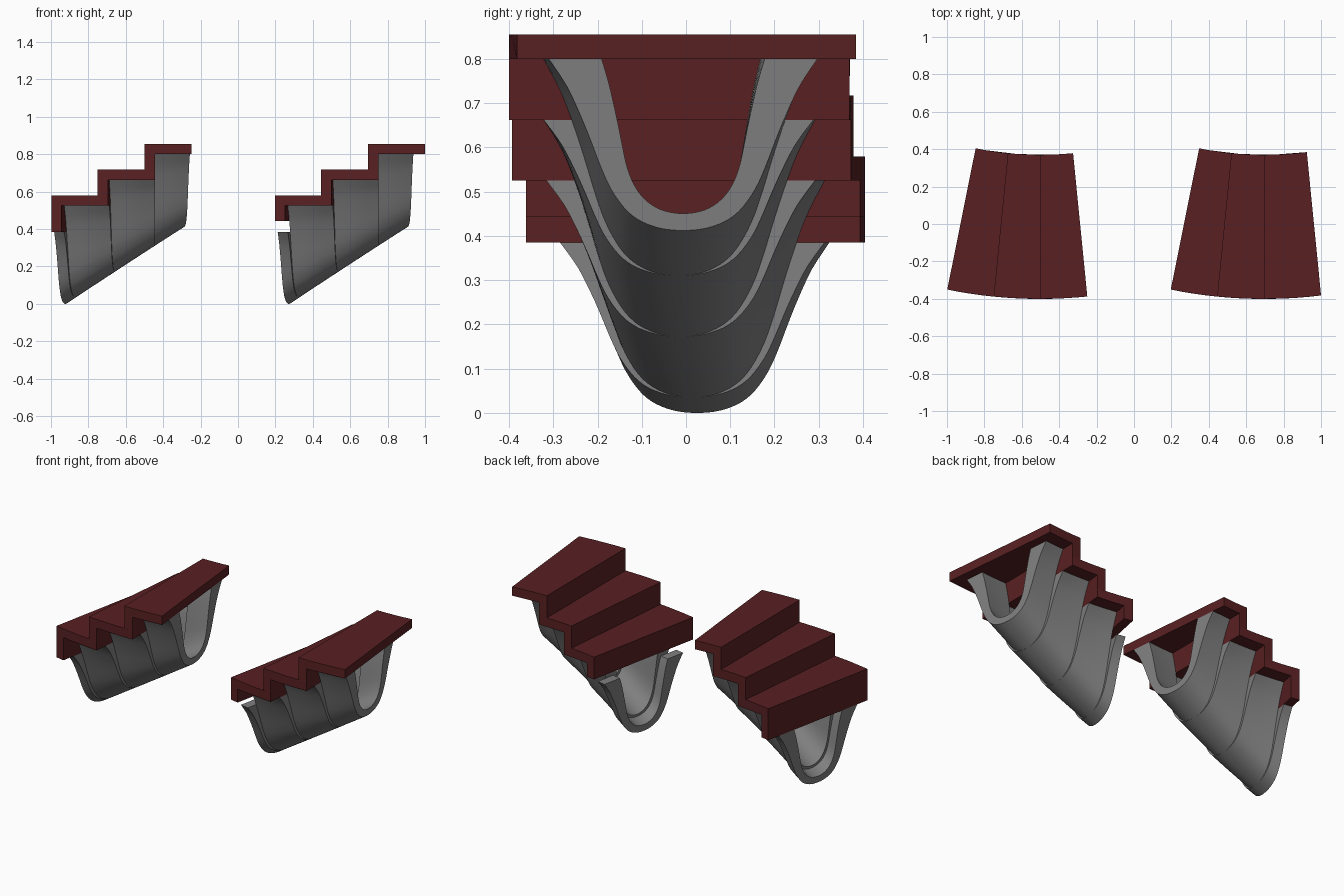
import bpy, bmesh, math

if "Cube" in bpy.data.objects:
    bpy.data.objects.remove(bpy.data.objects["Cube"])

CY = 2.13                    # y of the centre the winder steps turn about
R_IN, R_OUT, R_MID = 1.76, 2.53, 2.147
STEP = math.radians(5.68)    # turn per step
RISE, T = 0.1375, 0.055      # rise per step, board thickness
TOP = 0.58                   # top of the first tread
SEG = 4                      # curve segments along each tread


def material(name, r, g, b):
    m = bpy.data.materials.new(name)
    m.diffuse_color = (r, g, b, 1)
    m.use_nodes = True
    m.node_tree.nodes["Principled BSDF"].inputs["Base Color"].default_value = m.diffuse_color
    return m


red = material("dark_red", 0.1, 0.0145, 0.016)
grey = material("dark_grey", 0.215, 0.215, 0.215)


def place(cx, k, off, r, z):
    """Point on radial line k, pushed along the tangent by off."""
    a = k * STEP
    return (cx + r * math.sin(a) + off * math.cos(a),
            CY - r * math.cos(a) + off * math.sin(a), z)


def between(a, b, n=SEG):
    """n + 1 evenly spaced tuples from a to b."""
    return [tuple(p + (q - p) * i / n for p, q in zip(a, b)) for i in range(n + 1)]


def loft(name, rings, mat):
    """Closed solid through equal-length loops of points."""
    bm = bmesh.new()
    vs = [[bm.verts.new(p) for p in ring] for ring in rings]
    n = len(vs[0])
    for a, b in zip(vs, vs[1:]):
        for i in range(n):
            j = (i + 1) % n
            bm.faces.new((a[i], a[j], b[j], b[i]))
    bm.faces.new(vs[0][::-1])
    bm.faces.new(vs[-1])
    bmesh.ops.recalc_face_normals(bm, faces=bm.faces)
    me = bpy.data.meshes.new(name)
    bm.to_mesh(me)
    bm.free()
    ob = bpy.data.objects.new(name, me)
    bpy.context.collection.objects.link(ob)
    me.materials.append(mat)
    return ob


def smooth_profile(half, n=3):
    """Mirror a half profile and round it with a Catmull-Rom curve."""
    p = [(-w, h) for w, h in half[:0:-1]] + half
    out = []
    for i in range(len(p) - 1):
        a, b, c, d = p[max(i - 1, 0)], p[i], p[i + 1], p[min(i + 2, len(p) - 1)]
        for s in range(n):
            t = s / n
            out.append(tuple(.5 * (2 * y + (z - x) * t + (2 * x - 5 * y + 4 * z - w) * t * t
                                   + (3 * y - x - 3 * z + w) * t ** 3)
                             for x, y, z, w in zip(a, b, c, d)))
    return out + [p[-1]]


# Half cross-section of the trough: (half width, height), bottom to rim
OUTER = [(0, 0), (.035, .002), (.07, .010), (.105, .026), (.135, .052),
         (.165, .095), (.188, .145), (.21, .202), (.234, .26), (.265, .325), (.305, .385)]
INNER = [(0, .038), (.03, .041), (.06, .051), (.088, .071), (.11, .10),
         (.126, .138), (.136, .18), (.146, .23), (.158, .285), (.17, .335), (.185, .385)]
SECTION = smooth_profile(OUTER) + smooth_profile(INNER)[::-1]


def section(cx, k, off, top):
    """Trough section, stretched from the sloping soffit up to top."""
    bottom = (k + 2) * RISE + off / 0.213 * RISE
    s = (top - bottom) / .385
    return [place(cx, k, off, R_MID + w, bottom + h * s) for w, h in SECTION]


def flight(side, cx, first_bottom, last_overhang):
    # L-shaped steps: tread plus riser
    for i in range(3):
        k, z = i - 2, TOP + i * RISE
        low = first_bottom if i == 0 else z - RISE
        over = last_overhang if i == 2 else T
        prof = (between((k, 0, z), (k + 1, over, z))
                + between((k + 1, over, z - T), (k, T, z - T))
                + [(k, T, low), (k, 0, low)])
        loft(f"{side}_step_{i + 1}",
             [[place(cx, a, o, r, h) for a, o, h in prof] for r in (R_IN, R_OUT)], red)
    # Trough tiers under the risers and treads
    tiers = [((-2, 0), (-2, T), .385)]
    for i in range(3):
        end = (i - 1, T) if i < 2 else (1, 0)
        tiers.append(((i - 2, T), end, TOP - T + i * RISE))
    for i, (a, b, top) in enumerate(tiers):
        ob = loft(f"{side}_support_trough_{i}",
                  [section(cx, k, o, top) for k, o in between(a, b)], grey)
        bpy.ops.object.select_all(action='DESELECT')
        ob.select_set(True)
        bpy.context.view_layer.objects.active = ob
        bpy.ops.object.shade_smooth_by_angle(angle=math.radians(35))


flight("left", -0.5, .385, 0)
flight("right", 0.695, TOP - RISE, T)
